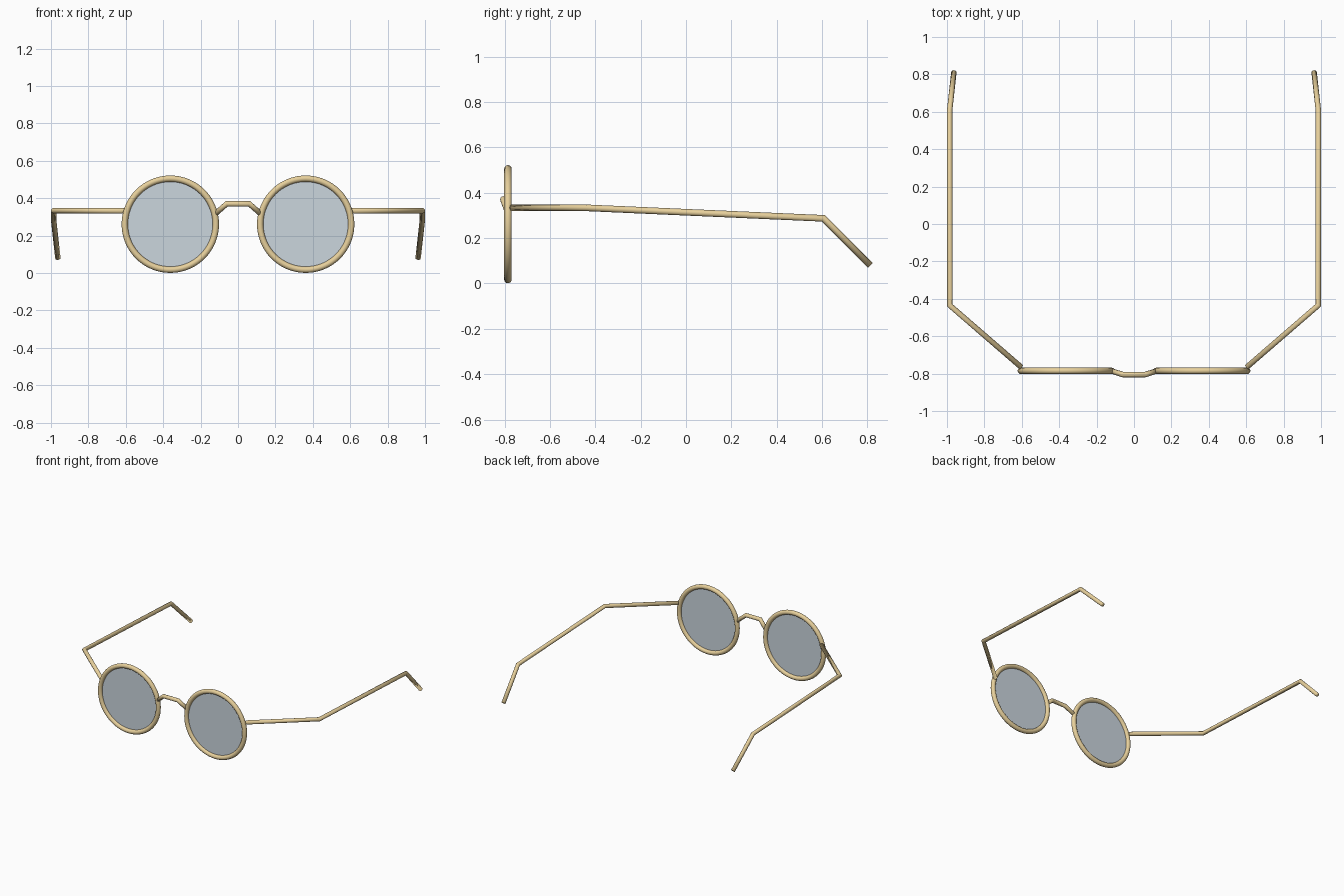
import bpy
import bmesh
import math
from mathutils import Vector

cube = bpy.data.objects.get("Cube")
if cube:
    bpy.data.objects.remove(cube, do_unlink=True)

FRONT_Y = -0.785
LENS_X, LENS_Z = 0.362, 0.261
RIM_RADIUS, RIM_WIRE = 0.2435, 0.0168
WIRE = 0.0145


def make_material(name, color, alpha=1.0):
    mat = bpy.data.materials.new(name)
    mat.use_nodes = True
    mat.diffuse_color = (*color, alpha)
    shader = mat.node_tree.nodes["Principled BSDF"]
    shader.inputs["Base Color"].default_value = (*color, 1)
    shader.inputs["Alpha"].default_value = alpha
    return mat


gold = make_material("pale gold metal", (0.80, 0.63, 0.33))
glass = make_material("pale blue glass", (0.60, 0.67, 0.73), 0.65)


def add_object(name, bm, mat):
    bmesh.ops.recalc_face_normals(bm, faces=bm.faces)
    mesh = bpy.data.meshes.new(name)
    bm.to_mesh(mesh)
    bm.free()
    mesh.materials.append(mat)
    obj = bpy.data.objects.new(name, mesh)
    bpy.context.collection.objects.link(obj)
    return obj


def wire(name, path, radius, sides=12):
    """Round wire with mitred corners along a path, softly shaded throughout."""
    pts = [Vector(p) for p in path]
    dirs = [(b - a).normalized() for a, b in zip(pts, pts[1:])]
    turn = dirs[0].to_track_quat("Z", "Y")
    angles = [2 * math.pi * i / sides for i in range(sides)]
    ring = [pts[0] + turn @ Vector((math.cos(a), math.sin(a), 0)) * radius
            for a in angles]
    bm = bmesh.new()
    loops = [[bm.verts.new(co) for co in ring]]
    for i, d in enumerate(dirs):
        # Slide the ring along the segment onto the mitre plane
        normal = d + dirs[min(i + 1, len(dirs) - 1)]
        ring = [co + d * ((pts[i + 1] - co).dot(normal) / d.dot(normal))
                for co in ring]
        loops.append([bm.verts.new(co) for co in ring])
    for a, b in zip(loops, loops[1:]):
        for k in range(sides):
            n = (k + 1) % sides
            bm.faces.new((a[k], a[n], b[n], b[k]))
    bm.faces.new(loops[0])
    bm.faces.new(loops[-1])
    add_object(name, bm, gold).data.shade_smooth()


for side, s in (("left", 1), ("right", -1)):
    centre = Vector((s * LENS_X, FRONT_Y, LENS_Z))

    # Round rim
    bpy.ops.mesh.primitive_torus_add(
        location=centre, rotation=(math.pi / 2, 0, 0),
        major_radius=RIM_RADIUS, minor_radius=RIM_WIRE,
        major_segments=72, minor_segments=16)
    rim = bpy.context.object
    rim.name = side + "_rim"
    rim.data.materials.append(gold)
    rim.data.shade_smooth()

    # Flat lens
    bm = bmesh.new()
    bmesh.ops.create_circle(bm, cap_ends=True, segments=72, radius=0.232)
    lens = add_object(side + "_lens", bm, glass)
    lens.location = centre
    lens.rotation_euler.x = math.pi / 2

    # Temple arm: hinge, corner, ear bend, tip
    arm = [(0.601, -0.767, 0.333), (0.986, -0.434, 0.333),
           (0.986, 0.605, 0.287), (0.963, 0.812, 0.080)]
    wire(side + "_temple_arm", [(s * x, y, z) for x, y, z in arm], WIRE)

# Nose bridge
half = [(0.122, FRONT_Y, 0.316), (0.06, -0.805, 0.37)]
wire("nose_bridge", half + [(-x, y, z) for x, y, z in reversed(half)], WIRE)
